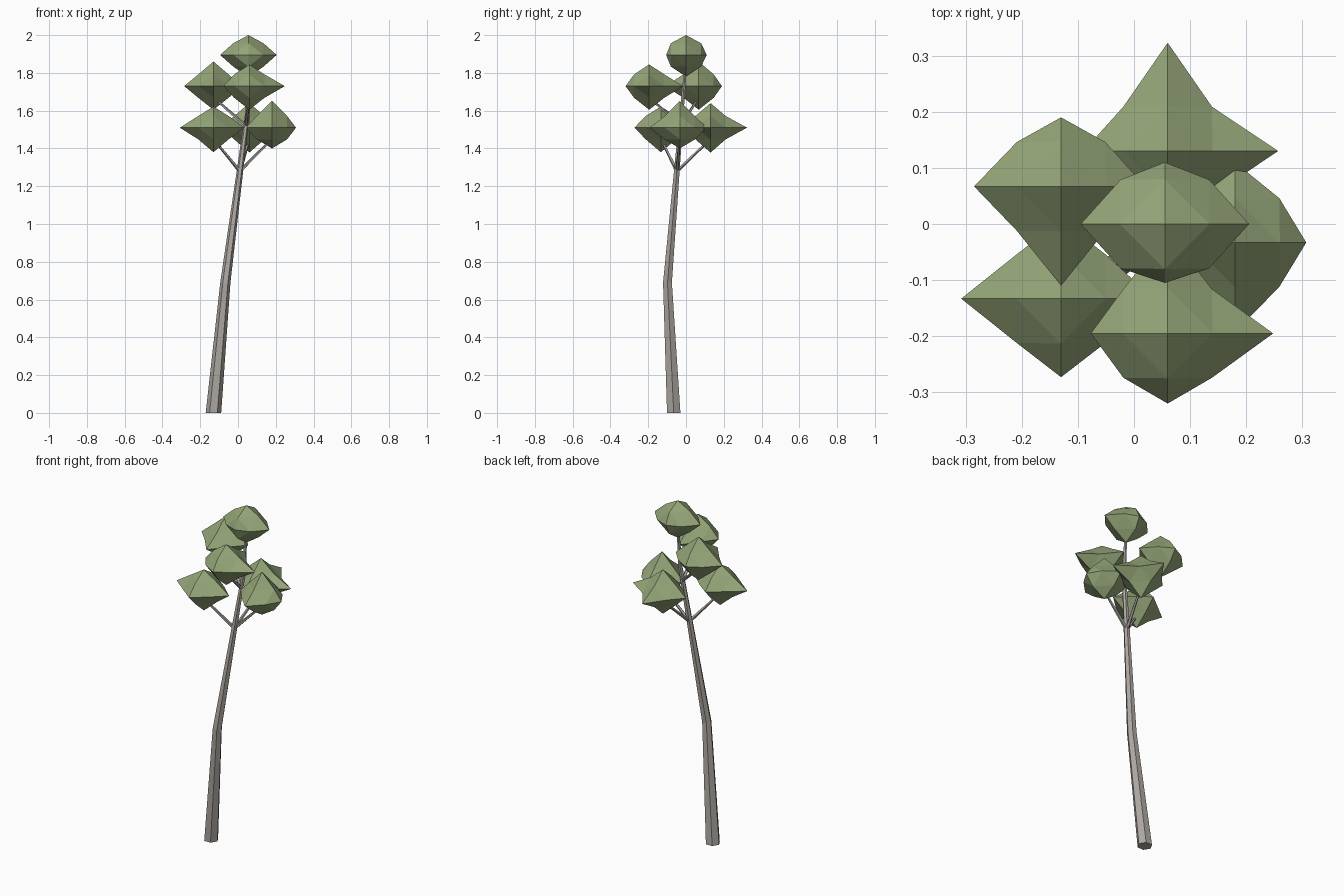
import bpy, bmesh
from math import cos, sin, pi
from mathutils import Vector

if "Cube" in bpy.data.objects:
    bpy.data.objects.remove(bpy.data.objects["Cube"])


def material(name, rgb):
    m = bpy.data.materials.new(name)
    m.diffuse_color = (*rgb, 1)
    m.use_nodes = True
    m.node_tree.nodes["Principled BSDF"].inputs["Base Color"].default_value = m.diffuse_color
    return m


BARK = material("bark", (0.42, 0.39, 0.36))
LEAF = material("leaf", (0.30, 0.38, 0.19))


def finish(name, bm, mat):
    bmesh.ops.remove_doubles(bm, verts=bm.verts, dist=1e-5)
    bmesh.ops.recalc_face_normals(bm, faces=bm.faces)
    me = bpy.data.meshes.new(name)
    bm.to_mesh(me)
    bm.free()
    me.materials.append(mat)
    ob = bpy.data.objects.new(name, me)
    bpy.context.collection.objects.link(ob)


def limb(name, path, sides, upright=False):
    """Tapered tube through (x, y, z, radius) points."""
    bm = bmesh.new()
    axis = Vector(path[-1][:3]) - Vector(path[0][:3])
    u = Vector((1, 0, 0)) if upright else axis.orthogonal().normalized()
    v = Vector((0, 1, 0)) if upright else axis.cross(u).normalized()
    rings = []
    for x, y, z, r in path:
        rings.append([bm.verts.new(Vector((x, y, z)) + r * (u * cos(a) + v * sin(a)))
                      for a in (2 * pi * i / sides for i in range(sides))])
    for lo, hi in zip(rings, rings[1:]):
        for i in range(sides):
            j = (i + 1) % sides
            bm.faces.new((lo[i], lo[j], hi[j], hi[i]))
    bm.faces.new(rings[0])
    bm.faces.new(rings[-1])
    finish(name, bm, BARK)


def foliage(name, centre, xs, ys, zs):
    """Octahedron split once: six poles with own reach, rounded edge midpoints."""
    bm = bmesh.new()
    c = Vector(centre)
    for sx in (0, 1):
        for sy in (0, 1):
            for sz in (0, 1):
                dx, dy, dz = 2 * sx - 1, 2 * sy - 1, 2 * sz - 1
                px, py, pz = (Vector((dx * xs[sx], 0, 0)), Vector((0, dy * ys[sy], 0)),
                              Vector((0, 0, dz * zs[sz])))
                xy = Vector((dx * 0.079, dy * 0.079, 0))
                yz = Vector((0, dy * 0.08, dz * 0.062))
                xz = Vector((dx * 0.08, 0, dz * 0.062))
                for tri in ((px, xy, xz), (py, yz, xy), (pz, xz, yz), (xy, yz, xz)):
                    bm.faces.new([bm.verts.new(c + p) for p in tri])
    finish(name, bm, LEAF)


# Bent trunk
limb("trunk", [(-0.13, -0.065, 0, 0.041), (-0.067, -0.098, 0.69, 0.027),
               (0.052, -0.022, 1.6, 0.012), (0.055, 0, 1.86, 0.007)], 6, True)

# Foliage clumps: centre, then reach to -/+ x, y and z
CLUMPS = {
    "top": ((0.055, 0, 1.895), (0.15, 0.15), (0.105, 0.11), (0.115, 0.105)),
    "upper_left": ((-0.13, 0.067, 1.73), (0.155, 0.15), (0.177, 0.123), (0.125, 0.13)),
    "upper_front": ((0.06, -0.195, 1.73), (0.137, 0.188), (0.125, 0.18), (0.125, 0.115)),
    "lower_left": ((-0.13, -0.133, 1.51), (0.178, 0.165), (0.14, 0.14), (0.13, 0.112)),
    "lower_right": ((0.18, -0.033, 1.51), (0.14, 0.127), (0.16, 0.143), (0.11, 0.142)),
    "lower_back": ((0.06, 0.13, 1.51), (0.15, 0.197), (0.14, 0.193), (0.132, 0.13)),
}
for part, args in CLUMPS.items():
    foliage("foliage_" + part, *args)

# Thin branches from the trunk into each side clump
for part, (c, *_) in CLUMPS.items():
    if part != "top":
        start = (0.01, -0.048, 1.28) if part.startswith("lower") else (0.041, -0.028, 1.52)
        limb("branch_" + part, [(*start, 0.01), (c[0], c[1], c[2] - 0.06, 0.006)], 5)
